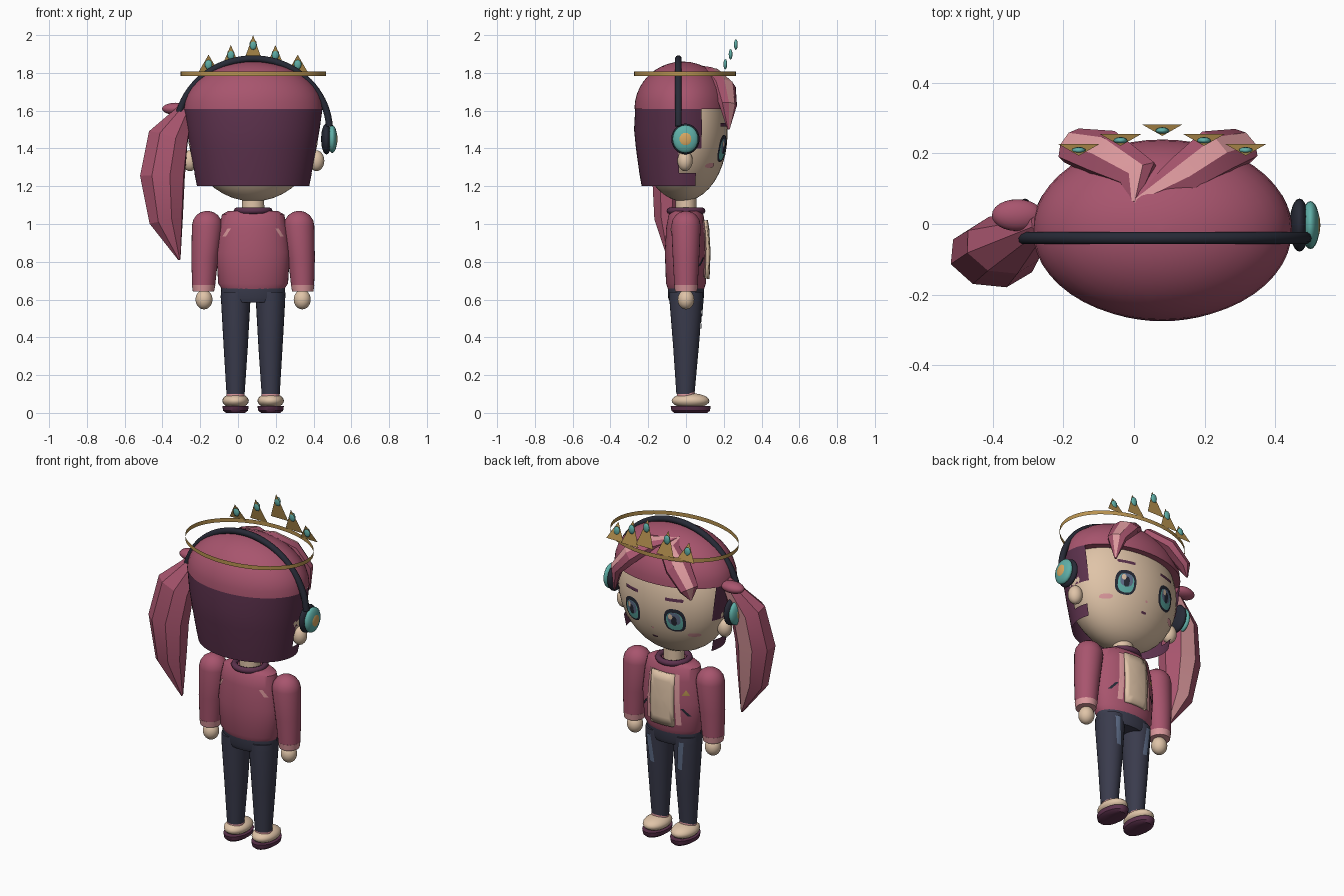
import bpy, bmesh
from math import sin, cos, pi, sqrt, radians
from mathutils import Vector, Matrix

if "Cube" in bpy.data.objects:
    bpy.data.objects.remove(bpy.data.objects["Cube"])


def material(name, *rgb):
    m = bpy.data.materials.new(name)
    m.use_nodes = True
    m.diffuse_color = (*rgb, 1)
    m.node_tree.nodes["Principled BSDF"].inputs["Base Color"].default_value = (*rgb, 1)
    return m


ROSE = material("rose", .39, .09, .155)
PLUM = material("plum", .11, .032, .075)
BLUSH = material("blush_pink", .7, .31, .33)
SKIN = material("skin_cream", .74, .55, .39)
NAVY = material("navy", .042, .044, .073)
DARK = material("charcoal", .02, .023, .037)
GOLD = material("gold", .48, .29, .08)
TEAL = material("teal", .115, .43, .39)
SLATE = material("slate_blue", .115, .156, .254)
AMBER = material("amber", .69, .39, .12)
CX = .08  # body axis


def finish(name, bm, mats, angle=40, fix=True):
    if fix:
        bmesh.ops.recalc_face_normals(bm, faces=bm.faces)
    me = bpy.data.meshes.new(name)
    bm.to_mesh(me)
    bm.free()
    for m in mats:
        me.materials.append(m)
    me.polygons.foreach_set("use_smooth", [angle > 0] * len(me.polygons))
    if angle > 0:
        me.set_sharp_from_angle(angle=radians(angle))
    ob = bpy.data.objects.new(name, me)
    bpy.context.collection.objects.link(ob)
    return ob


def skin_rings(name, rings, mats, angle=40, caps=True, stripe=None, keep=None):
    """Bridge rings of points; stripe is the column given the second material."""
    bm = bmesh.new()
    vs = [[bm.verts.new(p) for p in r] for r in rings]
    n = len(vs[0])
    for a, b in zip(vs, vs[1:]):
        for j in range(n):
            f = bm.faces.new((a[j], a[(j + 1) % n], b[(j + 1) % n], b[j]))
            f.material_index = int(j == stripe)
    if caps:
        bm.faces.new(vs[0][::-1])
        bm.faces.new(vs[-1])
    if keep:
        gone = [f for f in bm.faces if not keep(f.calc_center_median())]
        bmesh.ops.delete(bm, geom=gone, context='FACES')
    return finish(name, bm, mats, angle)


def loft(name, rows, mat, n=32, **kw):
    """Rows are z, centre x, centre y, radius x, radius y."""
    rings = [[(x + a * cos(2 * pi * j / n), y + b * sin(2 * pi * j / n), z) for j in range(n)]
             for z, x, y, a, b in rows]
    return skin_rings(name, rings, [mat], **kw)


def tube(name, path, sizes, mats, outward, n=8, **kw):
    """Sweep an ellipse (width, depth) along a path, depth pointing outward."""
    path = [Vector(p) for p in path]
    rings = []
    for i, p in enumerate(path):
        t = (path[min(i + 1, len(path) - 1)] - path[max(i - 1, 0)]).normalized()
        side = t.cross(outward(p)).normalized()
        out = side.cross(t)
        a, b = sizes[i]
        ang = [(j - .5) * 2 * pi / n for j in range(n)]
        rings.append([p + side * a * cos(q) + out * b * sin(q) for q in ang])
    return skin_rings(name, rings, mats, **kw)


def ball(name, loc, size, mat, seg=24):
    bm = bmesh.new()
    bmesh.ops.create_uvsphere(bm, u_segments=seg, v_segments=seg // 2, radius=1,
                              matrix=Matrix.Translation(loc) @ Matrix.Diagonal((*size, 1)))
    return finish(name, bm, [mat], 60)


def plate(name, pts, mat, surface, lift=.004, side=1):
    """Lay a convex x-z outline on a curved surface."""
    c = sum((Vector(p) for p in pts), Vector((0, 0))) / len(pts)
    bm = bmesh.new()

    def put(p):
        return bm.verts.new((p.x, surface(p.x, p.y) + lift * side, p.y))
    mid = put(c)
    rings = [[put(c.lerp(Vector(p), k)) for p in pts] for k in (.35, .7, 1)]
    for j in range(len(pts)):
        k = (j + 1) % len(pts)
        bm.faces.new((mid, rings[0][j], rings[0][k]))
        for a, b in zip(rings, rings[1:]):
            bm.faces.new((a[j], b[j], b[k], a[k]))
    bm.normal_update()
    if sum(f.normal.y for f in bm.faces) * side < 0:
        bmesh.ops.reverse_faces(bm, faces=bm.faces)
    return finish(name, bm, [mat], 60, fix=False)


def oval(x, z, a, b, n=20, power=.8):
    pw = lambda v: abs(v) ** power * (1 if v > 0 else -1)
    return [(x + a * pw(cos(2 * pi * j / n)), z + b * pw(sin(2 * pi * j / n))) for j in range(n)]


def quad(x, z, w, h, lean=0):
    """Slanted box outline with subdivided sides."""
    cs = [(-w - lean, -h), (w - lean, -h), (w + lean, h), (-w + lean, h)]
    return [(x + a[0] + (b[0] - a[0]) * t, z + a[1] + (b[1] - a[1]) * t)
            for a, b in zip(cs, cs[1:] + cs[:1]) for t in (0, .25, .5, .75)]


# Head, ears, neck
HEAD, HR = Vector((CX, -.015, 1.48)), Vector((.345, .235, .36))
ball("head", HEAD, HR, SKIN, 40)
loft("neck", [(1.04, CX, 0, .06, .055), (1.16, CX, 0, .058, .055)], SKIN)


def face(x, z):
    q = 1 - ((x - HEAD.x) / HR.x) ** 2 - ((z - HEAD.z) / HR.z) ** 2
    return HEAD.y + HR.y * sqrt(max(q, .01))


for s, tag in ((1, "left"), (-1, "right")):
    ball(tag + "_ear", (CX + s * .335, -.005, 1.335), (.042, .04, .055), SKIN)
    ex = CX + s * .14
    plate(tag + "_eye_outline", oval(ex, 1.4, .06, .072), DARK, face, .003)
    plate(tag + "_eye_iris", oval(ex, 1.395, .046, .056), TEAL, face, .005)
    plate(tag + "_eye_shade", oval(ex, 1.412, .036, .038), SLATE, face, .007)
    plate(tag + "_eye_pupil", oval(ex, 1.4, .016, .03), DARK, face, .009)
    plate(tag + "_eye_glint", oval(ex + .018, 1.425, .012, .016), SKIN, face, .0095)
    plate(tag + "_brow", quad(ex, 1.525, .05, .009), PLUM, face)
    plate(tag + "_cheek", oval(CX + s * .225, 1.31, .03, .013), BLUSH, face)
plate("mouth", quad(CX, 1.265, .016, .006), PLUM, face)
plate("nose", oval(CX, 1.325, .008, .006), BLUSH, face)

# Hair cap, back hair, fringe
arc = [i * pi / 20 for i in range(10)] + [pi * .497]
loft("hair_cap", [(1.61 + .25 * sin(t), CX, -.017, .367 * cos(t), .256 * cos(t)) for t in arc], ROSE, n=48)


def hair_side(c):
    limit = .05 if c.z < 1.27 else -.05 if c.z < 1.4 else .08
    return c.y < limit


loft("back_hair", [(1.2, CX, -.015, .297, .22), (1.27, CX, -.015, .311, .232), (1.4, CX, -.015, .335, .25),
                   (1.5, CX, -.015, .352, .26), (1.61, CX, -.015, .367, .254)],
     PLUM, n=64, caps=False, keep=hair_side)
from_head = lambda p: p - Vector((CX, 0, 1.5))
lock_sizes = [(.012, .012), (.06, .035), (.075, .045), (.055, .035), (.006, .006)]
for tag, end, z in (("left", .24, 1.5), ("right", -.27, 1.57)):
    path = [(.0, .06, 1.83), (CX + end * .25, .14, 1.795), (CX + end * .62, .2, 1.73),
            (CX + end * .95, .222, 1.63), (CX + end, .225, z)]
    tube(tag + "_fringe_lock", path, lock_sizes, [ROSE, BLUSH], from_head, angle=30, stripe=2)

# Side ponytail
tube("ponytail", [(-.265, .0, 1.63), (-.37, -.06, 1.45), (-.4, -.09, 1.25), (-.38, -.095, 1.02), (-.31, -.09, .81)],
     [(.03, .03), (.115, .085), (.125, .092), (.095, .075), (.006, .006)],
     [ROSE, BLUSH], lambda p: Vector((.1, 1, 0)), angle=20, stripe=2)
ball("ponytail_bun", (-.33, .025, 1.61), (.072, .045, .032), ROSE)

# Headphones
sweep = [radians(4 + 172 * i / 40) for i in range(41)]
tube("headband", [(CX + .405 * cos(t), -.04, 1.49 + .385 * sin(t)) for t in sweep], [(.018, .018)] * 41,
     [DARK], lambda p: p - Vector((CX, -.04, 1.45)), n=10, angle=50)
for s, tag in ((1, "left"), (-1, "right")):
    ball(tag + "_ear_cushion", (CX + s * .388, -.003, 1.45), (.028, .075, .082), DARK)
    ball(tag + "_ear_disc", (CX + s * .419, -.003, 1.45), (.026, .068, .074), TEAL)
    ball(tag + "_ear_button", (CX + s * .432, -.003, 1.45), (.015, .042, .045), AMBER)

# Crown: thin hoop, flat points, gems
loft("crown_hoop", [(1.783, CX, -.005, .385, .27), (1.807, CX, -.005, .385, .27)], GOLD, n=48, caps=False)
for i in range(-2, 3):
    k = abs(i)
    x, y, top = CX + i * .118, .282 - .028 * k, 2 - .052 * k
    base = top - (.16, .14, .1)[k]
    bm = bmesh.new()
    bm.faces.new([bm.verts.new(p) for p in ((x + .058, y, base), (x - .058, y, base), (x, y - .033, top))])
    finish("crown_point", bm, [GOLD], 0, fix=False)
    ball("crown_gem", (x, y - .018, top - .05), (.02, .01, .028), TEAL, 12)

# Jacket
T_ROWS = [(.655, .165, .095), (.685, .185, .106), (.85, .195, .112), (.98, .18, .105), (1.05, .165, .092),
          (1.07, .13, .075)]
loft("jacket", [(z, CX, 0, a, b) for z, a, b in T_ROWS], ROSE, n=40)


def torso(x, z, s=1):
    for (z0, a0, b0), (z1, a1, b1) in zip(T_ROWS, T_ROWS[1:]):
        if z <= z1:
            t = (z - z0) / (z1 - z0)
            a, b = a0 + (a1 - a0) * t, b0 + (b1 - b0) * t
            return s * b * sqrt(max(1 - ((x - CX) / a) ** 2, .02))
    return s * .08


rear = lambda x, z: torso(x, z, -1)
shirt = plate("shirt_front", quad(CX, .865, .075, .155), SKIN, torso, .018)
mod = shirt.modifiers.new("thickness", 'SOLIDIFY')
mod.thickness = .025
bpy.ops.mesh.primitive_torus_add(location=(CX, 0, 1.07), major_radius=.085, minor_radius=.018,
                                 major_segments=32, minor_segments=8)
collar = bpy.context.object
collar.name = "collar"
collar.data.materials.append(PLUM)
collar.data.polygons.foreach_set("use_smooth", [True] * len(collar.data.polygons))
plate("badge", [(CX - .155, .9), (CX - .115, .9), (CX - .135, .935)], GOLD, torso)

# Limbs and mirrored clothing details
for s, tag in ((1, "left"), (-1, "right")):
    plate(tag + "_lapel", quad(CX + s * .092, .87, .014, .15, s * -.008), BLUSH, torso, .006)
    plate(tag + "_pocket", quad(CX + s * .135, .8, .008, .022, s * -.018), DARK, torso)
    plate(tag + "_back_mark", quad(CX + s * .14, .955, .009, .022, s * -.014), BLUSH, rear, .004, -1)
    ax = lambda d: CX + s * d
    dome = [(.99 + .08 * sin(t), ax(.243), 0, .081 * cos(t), .078 * cos(t)) for t in (.4, .8, 1.15, 1.5)]
    loft(tag + "_sleeve", [(.675, ax(.262), 0, .061, .062), (.82, ax(.256), 0, .071, .07),
                           (.99, ax(.243), 0, .081, .078)] + dome, ROSE, n=28)
    loft(tag + "_cuff", [(.642, ax(.263), 0, .056, .058), (.678, ax(.262), 0, .062, .063)], BLUSH, n=28)
    ball(tag + "_hand", (ax(.26), 0, .6), (.045, .044, .052), SKIN)
    loft(tag + "_trouser_leg", [(.1, ax(.093), -.003, .048, .048), (.35, ax(.092), 0, .064, .068),
                                (.6, ax(.092), 0, .078, .088), (.64, ax(.09), 0, .078, .088)], NAVY, n=28)
    thigh = lambda x, z: (.04 + .08 * z) * sqrt(max(1 - ((x - ax(.092)) / .08) ** 2, .1))
    plate(tag + "_trouser_streak", quad(ax(.1), .53, .016, .085, s * .008), SLATE, thigh, .005)
    loft(tag + "_sock", [(.07, ax(.093), 0, .05, .05), (.112, ax(.093), 0, .046, .046)], BLUSH)
    ball(tag + "_shoe", (ax(.093), .024, .064), (.07, .1, .04), SKIN)
    loft(tag + "_sole", [(0, ax(.093), .025, .05, .088), (.012, ax(.093), .025, .066, .102),
                         (.036, ax(.093), .025, .07, .106)], PLUM)
loft("hips", [(.585, CX, 0, .155, .085), (.61, CX, 0, .172, .095), (.67, CX, 0, .168, .096)], NAVY)
